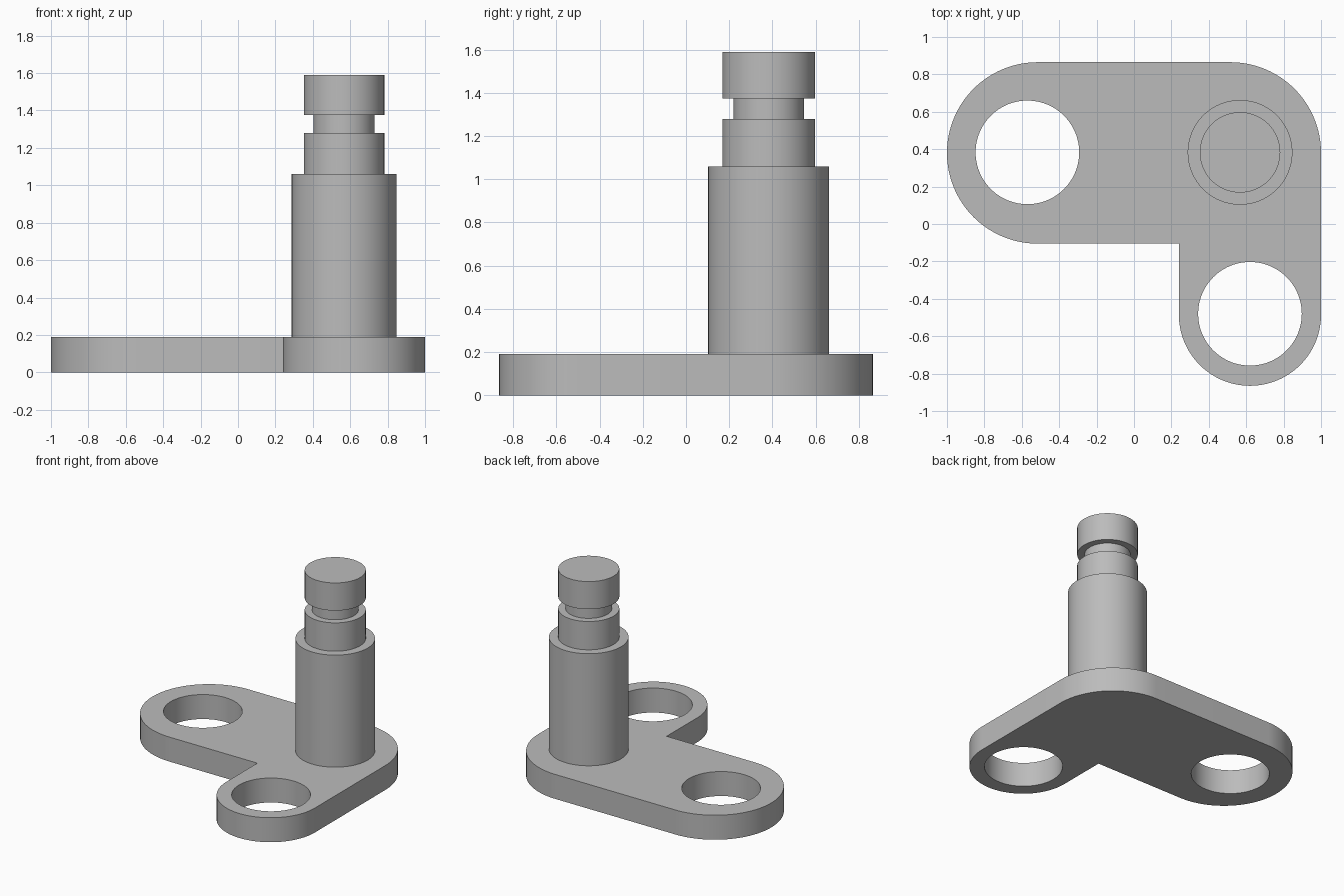
import bpy, bmesh
from math import sin, cos, radians, tau

cube = bpy.data.objects.get("Cube")
if cube:
    bpy.data.objects.remove(cube, do_unlink=True)

GREY = (0.5, 0.5, 0.5, 1)
steel = bpy.data.materials.new("grey_metal")
steel.use_nodes = True
steel.diffuse_color = GREY
steel.node_tree.nodes["Principled BSDF"].inputs["Base Color"].default_value = GREY

THICK = 0.19
HOLE_R = 0.277


def arc(cx, cy, r, start, end, steps):
    angles = [radians(start + (end - start) * i / steps) for i in range(steps + 1)]
    return [(cx + r * cos(a), cy + r * sin(a)) for a in angles]


def finish(bm, name):
    bmesh.ops.recalc_face_normals(bm, faces=bm.faces)
    mesh = bpy.data.meshes.new(name)
    bm.to_mesh(mesh)
    bm.free()
    mesh.materials.append(steel)
    obj = bpy.data.objects.new(name, mesh)
    bpy.context.collection.objects.link(obj)
    bpy.ops.object.select_all(action="DESELECT")
    obj.select_set(True)
    bpy.context.view_layer.objects.active = obj
    bpy.ops.object.shade_smooth_by_angle(angle=radians(30))
    return obj


def plate(name, loops, height):
    """Fill an outline with holes, then extrude it upwards."""
    bm = bmesh.new()
    for loop in loops:
        verts = [bm.verts.new((x, y, 0)) for x, y in loop]
        for a, b in zip(verts, verts[1:] + verts[:1]):
            bm.edges.new((a, b))
    bmesh.ops.triangle_fill(bm, edges=bm.edges[:], use_beauty=True)
    top = bmesh.ops.extrude_face_region(bm, geom=bm.faces[:], use_keep_orig=True)
    moved = [v for v in top["geom"] if isinstance(v, bmesh.types.BMVert)]
    bmesh.ops.translate(bm, verts=moved, vec=(0, 0, height))
    return finish(bm, name)


def turned(name, profile, cx, cy, steps=96):
    """Spin a radius/height profile around a vertical axis."""
    bm = bmesh.new()
    verts = [bm.verts.new((cx + r, cy, z)) for r, z in profile]
    edges = [bm.edges.new(pair) for pair in zip(verts, verts[1:])]
    bmesh.ops.spin(bm, geom=verts + edges, cent=(cx, cy, 0), axis=(0, 0, 1),
                   angle=tau, steps=steps)
    bmesh.ops.remove_doubles(bm, verts=bm.verts[:], dist=0.0001)
    return finish(bm, name)


# L-shaped base plate with rounded ends and two through holes
outline = (arc(0.515, 0.38, 0.485, 0, 90, 32)
           + arc(-0.515, 0.38, 0.485, 90, 270, 64)
           + [(0.24, -0.105)]
           + arc(0.62, -0.485, 0.38, 180, 360, 64))
holes = [arc(x, y, HOLE_R, 0, 360, 96)[:-1] for x, y in ((-0.57, 0.383), (0.62, -0.48))]
plate("base_plate", [outline] + holes, THICK)

# Stepped pin with a retaining groove near its tip
turned("stepped_pin",
       [(0, THICK), (0.28, THICK), (0.28, 1.06), (0.215, 1.06), (0.215, 1.28),
        (0.163, 1.28), (0.163, 1.375), (0.215, 1.375), (0.215, 1.59), (0, 1.59)],
       0.567, 0.383)
